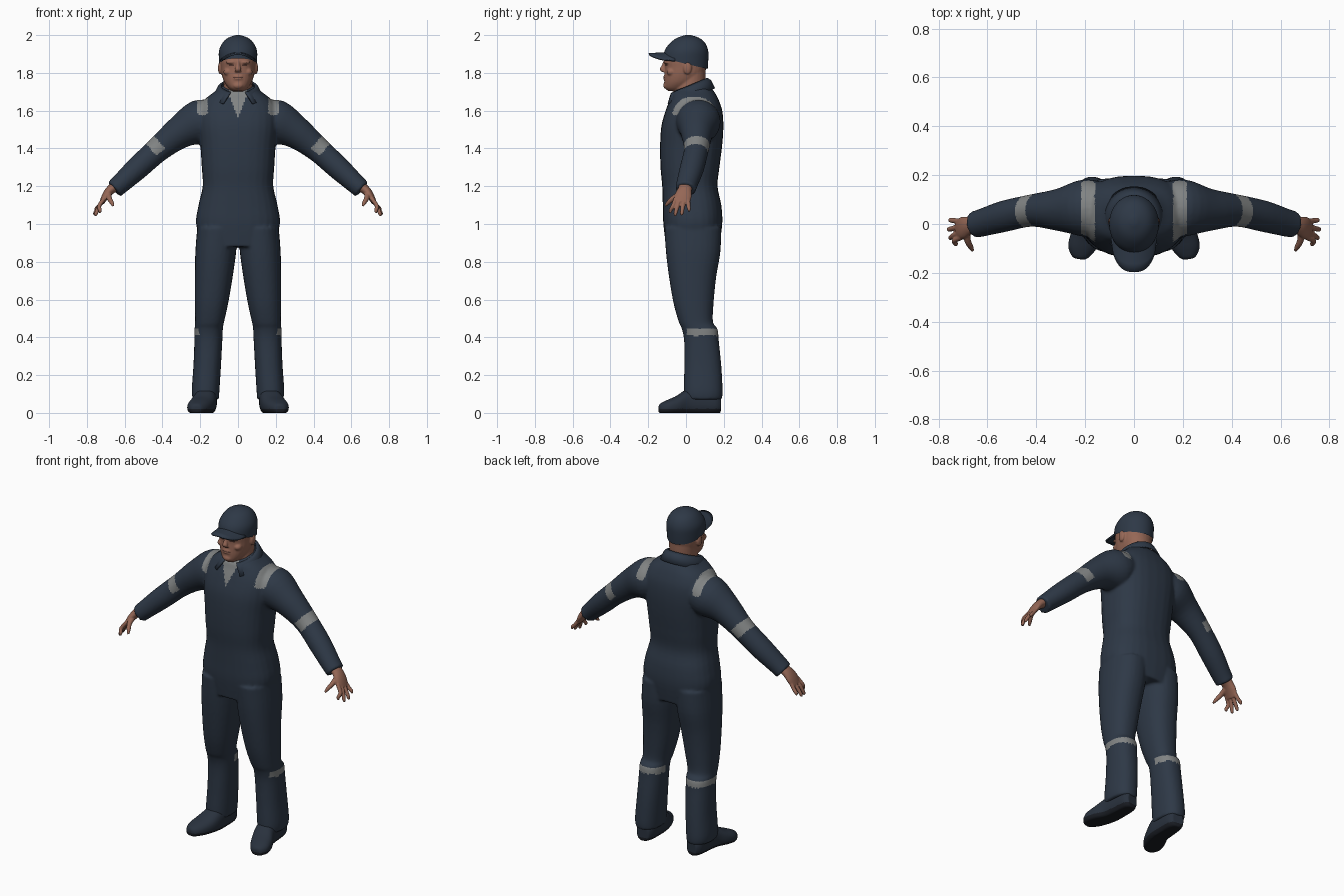
import bpy, bmesh, math
from mathutils import Vector, Matrix

cube = bpy.data.objects.get("Cube")
if cube:
    bpy.data.objects.remove(cube, do_unlink=True)


def material(name, rgb):
    m = bpy.data.materials.new(name)
    m.use_nodes = True
    m.diffuse_color = (*rgb, 1)
    node = next(n for n in m.node_tree.nodes if n.type == "BSDF_PRINCIPLED")
    node.inputs["Base Color"].default_value = (*rgb, 1)
    node.inputs["Roughness"].default_value = 0.8
    return m


NAVY = material("navy cloth", (.027, .040, .062))
GREY = material("reflective grey", (.22, .23, .23))
SKIN = material("skin", (.30, .135, .092))
SHADE = material("dark skin", (.09, .04, .03))
LEATHER = material("shoe leather", (.022, .031, .047))
SOLE = material("shoe sole", (.010, .012, .017))


def spline(rows, steps=4):
    """Smooth interpolation through a list of ring tuples."""
    out = []
    for i in range(len(rows) - 1):
        a, b, c, d = (rows[max(0, min(len(rows) - 1, k))] for k in range(i - 1, i + 3))
        for s in range(steps):
            t = s / steps
            out.append([q + t * (r - p + t * (2*p - 5*q + 4*r - w + t * (3*q - p - 3*r + w))) / 2
                        for p, q, r, w in zip(a, b, c, d)])
    return out + [list(rows[-1])]


def loft(bm, rows, axis=None, side=(0, 1, 0), p=1.0, sx=1, n=28):
    """Closed tube through rings (x, y, z, radius across, radius along side)."""
    rings = spline(rows)
    pts = [Vector(r[:3]) for r in rings]
    loops = []
    for i, r in enumerate(rings):
        t = Vector(axis) if axis else pts[min(i + 1, len(pts) - 1)] - pts[max(i - 1, 0)]
        t.normalize()
        v = Vector(side)
        v = (v - t * v.dot(t)).normalized()
        u = v.cross(t)
        loop = []
        for k in range(n):
            a = 2 * math.pi * k / n
            c, s = (math.copysign(abs(f) ** p, f) for f in (math.cos(a), math.sin(a)))
            co = pts[i] + u * r[3] * c + v * r[4] * s
            loop.append(bm.verts.new((co.x * sx, co.y, co.z)))
        loops.append(loop)
    for a, b in zip(loops, loops[1:]):
        for k in range(n):
            bm.faces.new((a[k], a[(k + 1) % n], b[(k + 1) % n], b[k]))
    bm.faces.new(loops[0])
    bm.faces.new(loops[-1])


def bounds(bm, rows, **kw):
    """Upright loft from rows (z, x min, x max, y min, y max)."""
    loft(bm, [((a + b) / 2, (c + d) / 2, z, (b - a) / 2, (d - c) / 2)
              for z, a, b, c, d in rows], axis=(0, 0, 1), **kw)


def centred(rows):
    return [(z, -w, w, a, b) for z, w, a, b in rows]


def ball(bm, centre, size):
    bmesh.ops.create_uvsphere(bm, u_segments=20, v_segments=12, radius=1,
                              matrix=Matrix.Translation(centre) @ Matrix.Diagonal((*size, 1)))


def finish(name, bm, mats, rule=None, voxel=0, soften=3, thick=0):
    """Turn a bmesh into an object, fuse its parts and colour faces by a rule."""
    bmesh.ops.recalc_face_normals(bm, faces=bm.faces)
    me = bpy.data.meshes.new(name)
    bm.to_mesh(me)
    bm.free()
    ob = bpy.data.objects.new(name, me)
    bpy.context.collection.objects.link(ob)
    if voxel:
        mod = ob.modifiers.new("fuse", "REMESH")
        mod.mode, mod.voxel_size = "VOXEL", voxel
        mod = ob.modifiers.new("soften", "SMOOTH")
        mod.factor, mod.iterations = .5, soften
    if thick:
        mod = ob.modifiers.new("thickness", "SOLIDIFY")
        mod.thickness, mod.offset = thick, 0
    bpy.context.view_layer.update()
    done = bpy.data.meshes.new_from_object(
        ob.evaluated_get(bpy.context.evaluated_depsgraph_get()))
    ob.modifiers.clear()
    ob.data = done
    bpy.data.meshes.remove(me)
    done.name = name
    done.materials.clear()
    for m in mats:
        done.materials.append(m)
    for f in done.polygons:
        f.use_smooth = True
        f.material_index = rule(f.center) if rule else 0
    return ob


# Coverall: torso, legs and sleeves fused together
bm = bmesh.new()
bounds(bm, centred([(.88, .19, -.105, .175), (1.0, .222, -.12, .192), (1.1, .209, -.123, .187),
                    (1.2, .187, -.126, .167), (1.3, .192, -.135, .177), (1.42, .20, -.137, .192),
                    (1.52, .212, -.130, .198), (1.6, .208, -.108, .192), (1.66, .175, -.085, .172),
                    (1.70, .125, -.068, .15), (1.73, .095, -.01, .125)]), p=.8)
for sx in (1, -1):
    bounds(bm, [(.98, .0, .216, -.115, .187), (.85, .010, .226, -.106, .182),
                (.72, .028, .228, -.09, .16), (.58, .052, .228, -.066, .146),
                (.48, .074, .227, -.038, .143), (.445, .08, .230, -.022, .167),
                (.38, .083, .231, -.010, .174), (.25, .090, .236, -.009, .187),
                (.12, .098, .245, -.012, .194), (.07, .102, .239, -.008, .190)], p=.88, sx=sx)
    loft(bm, [(.11, .065, 1.56, .09, .10), (.20, .065, 1.54, .118, .118),
              (.305, .058, 1.487, .088, .088), (.42, .055, 1.397, .067, .066),
              (.53, .032, 1.298, .062, .064), (.62, .006, 1.215, .053, .057),
              (.655, -.002, 1.183, .050, .054)], sx=sx)


def suit_colour(c):
    x, y, z = abs(c.x), c.y, c.z
    shoulder = .161 < x < .215 and z > 1.573 + 20 * (x - .187) ** 2
    along = (x - .425) * .75 - (z - 1.40) * .66
    across = (x - .425) * .66 + (z - 1.40) * .75
    sleeve = abs(along) < .03 and across > -.025 and x > .3
    knee = .408 < z < .445 and y + .6 * (x - .16) > .03
    shirt = y < .02 and z > 1.565 and x < .043 * min(1, (z - 1.56) / .11)
    return int(shoulder or sleeve or knee or shirt)


finish("coverall", bm, [NAVY, GREY], suit_colour, voxel=.0085)

# Collar: folded band, open at the front
bm = bmesh.new()
rows = []
for i in range(41):
    t = i / 40
    a, b = (math.radians(g + (360 - 2 * g) * t) for g in (25, 37))
    back = (1 - math.cos(a)) / 2
    top = (.088 * math.sin(a), .018 - .092 * math.cos(a), 1.692 + .078 * back)
    mid = (.103 * math.sin(a), .020 - .108 * math.cos(a), 1.685 + .075 * back)
    low = (.130 * math.sin(b), .020 - .142 * math.cos(b) - .012 * back, 1.632 + .085 * back)
    rows.append([bm.verts.new(co) for co in (top, mid, low)])
for r, s in zip(rows, rows[1:]):
    for k in range(2):
        bm.faces.new((r[k], s[k], s[k + 1], r[k + 1]))
finish("collar", bm, [NAVY], thick=.009)

# Head with neck, nose, brow, lips, chin and ears
bm = bmesh.new()
bounds(bm, centred([(1.62, .055, -.02, .085), (1.70, .074, -.062, .098),
                    (1.76, .076, -.05, .104), (1.83, .078, -.03, .104)]))
bounds(bm, centred([(1.703, .028, -.092, -.01), (1.72, .05, -.112, .02), (1.75, .072, -.115, .06),
                    (1.79, .086, -.114, .095), (1.83, .091, -.112, .108), (1.87, .093, -.113, .111),
                    (1.92, .087, -.09, .105), (1.96, .06, -.06, .08)]), p=.92)
loft(bm, [(0, -.108, 1.862, .009, .012), (0, -.117, 1.84, .011, .012),
          (0, -.124, 1.82, .016, .015), (0, -.118, 1.805, .016, .011)], axis=(0, 0, 1), n=16)
ball(bm, (0, -.104, 1.733), (.028, .017, .018))
for z in (1.769, 1.781):
    ball(bm, (0, -.109, z), (.027, .012, .006))
for s in (1, -1):
    ball(bm, (s * .035, -.100, 1.856), (.030, .017, .009))
    ball(bm, (s * .055, -.078, 1.805), (.022, .025, .020))
    ball(bm, (s * .095, .008, 1.825), (.011, .022, .033))


def face_colour(c):
    x = abs(c.x)
    eye = abs(x - .035) < .013 and abs(c.z - 1.842) < .004
    mouth = x < .026 and abs(c.z - 1.775) < .003
    return int(c.y < -.07 and (eye or mouth))


finish("head", bm, [SKIN, SHADE], face_colour, voxel=.005, soften=2)

# Cap crown, cut along a line that drops towards the back
bm = bmesh.new()
bounds(bm, centred([(1.80, .095, -.115, .113), (1.87, .101, -.121, .118), (1.92, .1, -.112, .117),
                    (1.96, .081, -.082, .1), (1.985, .054, -.048, .07), (2.0, .012, -.004, .026)]), n=40)
bmesh.ops.bisect_plane(bm, geom=bm.verts[:] + bm.edges[:] + bm.faces[:],
                       plane_co=(0, 0, 1.848), plane_no=(0, .24, 1), clear_inner=True)
finish("cap_crown", bm, [NAVY])

# Cap visor: arched plate
bm = bmesh.new()
grid = []
for i in range(25):
    u = i / 12 - 1
    reach = .137 * math.sqrt(max(0, 1 - abs(u) ** 2.5)) + .002
    grid.append([bm.verts.new((.09 * u, -.058 - reach * v, 1.908 - .008 * v - .038 * u * u))
                 for v in (0, .25, .5, .75, 1)])
for r, s in zip(grid, grid[1:]):
    for k in range(4):
        bm.faces.new((r[k], s[k], s[k + 1], r[k + 1]))
finish("cap_visor", bm, [NAVY], thick=.009)

for sx, label in ((1, "left"), (-1, "right")):
    # Hand: palm, four fingers and a thumb
    bm = bmesh.new()
    loft(bm, [(.625, 0, 1.215, .030, .036), (.672, -.006, 1.183, .025, .037),
              (.70, -.015, 1.15, .020, .045), (.722, -.022, 1.112, .013, .041)], sx=sx)
    tips = ((.733, -.082, 1.058), (.754, -.056, 1.042), (.760, -.022, 1.045), (.754, .016, 1.066))
    for k, (x, y, z) in enumerate(tips):
        base = -.055 + .022 * k
        loft(bm, [(.708, base, 1.135, .011, .011), (.735, (base + y) / 2, 1.096, .011, .011),
                  (x - .003, y, z + .014, .010, .010), (x, y, z, .005, .005)], sx=sx, n=12)
    loft(bm, [(.685, -.022, 1.165, .016, .018), (.682, -.066, 1.138, .014, .014),
              (.668, -.095, 1.112, .011, .011), (.660, -.110, 1.095, .005, .006)],
         side=(1, 0, 0), sx=sx, n=12)
    finish(label + "_hand", bm, [SKIN], voxel=.004, soften=2)

    # Shoe with a flat dark sole
    bm = bmesh.new()
    loft(bm, [(.163, .182, .045, .035, .045), (.165, .15, .055, .052, .065),
              (.168, .08, .06, .057, .075), (.174, .01, .056, .060, .072),
              (.196, -.05, .038, .064, .052), (.214, -.10, .028, .056, .040),
              (.222, -.135, .022, .034, .028), (.224, -.144, .02, .015, .018)],
         axis=(.15, -1, 0), side=(0, 0, 1), p=.85, sx=sx)
    for v in bm.verts:
        v.co.z = max(v.co.z, 0)
    finish(label + "_shoe", bm, [LEATHER, SOLE], lambda c: int(c.z < .022), voxel=.006, soften=1)
